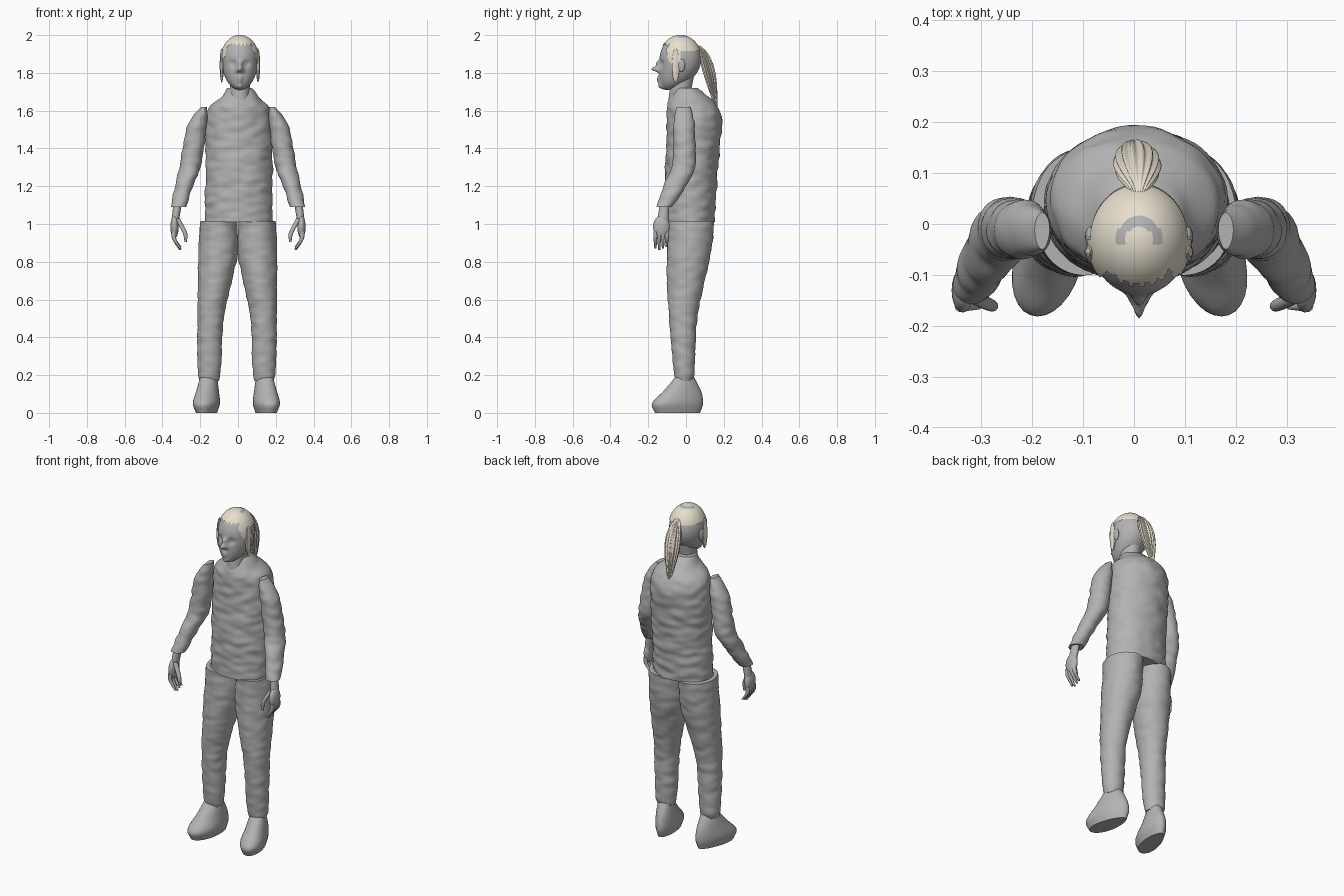
import bpy, bmesh, math
from mathutils import Vector, noise

default_cube = bpy.data.objects.get("Cube")
if default_cube:
    bpy.data.objects.remove(default_cube, do_unlink=True)


def make_material(name, red, green, blue):
    mat = bpy.data.materials.new(name)
    mat.use_nodes = True
    colour = (red, green, blue, 1)
    mat.diffuse_color = colour
    shader = next(n for n in mat.node_tree.nodes if n.type == "BSDF_PRINCIPLED")
    shader.inputs["Base Color"].default_value = colour
    return mat


grey = make_material("plain grey", .45, .45, .45)
blond = make_material("pale blond", .8, .74, .62)


def skin(name, rings, material=grey, sides=32, mirror=1,
         tweak=None, wrinkle=0, ridges=0, keep=None):
    """Skin a stack of ellipses (height, x, y, x radius, y radius)."""
    bm = bmesh.new()
    loops = []
    for height, x, y, wide, deep in rings:
        loop = []
        for i in range(sides):
            angle = math.tau * i / sides
            out = Vector((math.cos(angle), math.sin(angle), 0))
            grow = 1 + .1 * math.cos(ridges * angle) if ridges else 1
            point = Vector((x + wide * grow * out.x, y + deep * grow * out.y, height))
            if wrinkle:
                sample = Vector((point.x, point.y, point.z * 2)) * 14
                point += out * noise.noise(sample) * wrinkle
            if tweak:
                point = tweak(point)
            point.x *= mirror
            loop.append(bm.verts.new(point))
        loops.append(loop)
    for low, high in zip(loops, loops[1:]):
        for i in range(sides):
            j = (i + 1) % sides
            bm.faces.new((low[i], low[j], high[j], high[i]))
    bm.faces.new(loops[0])
    bm.faces.new(loops[-1])
    bmesh.ops.recalc_face_normals(bm, faces=bm.faces[:])
    for face in bm.faces:
        face.smooth = len(face.verts) == 4
    if keep:
        unwanted = [f for f in bm.faces if not keep(f.calc_center_median())]
        bmesh.ops.delete(bm, geom=unwanted, context="FACES")
    mesh = bpy.data.meshes.new(name)
    bm.to_mesh(mesh)
    bm.free()
    mesh.materials.append(material)
    obj = bpy.data.objects.new(name, mesh)
    bpy.context.collection.objects.link(obj)
    return obj


def loft(name, *rings, **options):
    """Skin a smooth curve through a few rings, evenly sampled in height."""
    points = [Vector(ring) for ring in rings]
    padded = [points[0]] + points + [points[-1]]
    slopes = [(after - before) / (after[0] - before[0])
              for before, after in zip(padded, padded[2:])]
    dense = []
    for k in range(len(points) - 1):
        start, end = points[k], points[k + 1]
        rise = end[0] - start[0]
        count = math.ceil(abs(rise) / .012)
        for i in range(count):
            t = i / count
            s = 1 - t
            dense.append(start * (1 + 2 * t) * s * s + end * (1 + 2 * s) * t * t
                         + (slopes[k] * s - slopes[k + 1] * t) * rise * s * t)
    return skin(name, dense + points[-1:], **options)


def blob(name, centre, radii, count=16, **options):
    """Skin an ellipsoid."""
    x, y, z = centre
    wide, deep, tall = radii
    rings = []
    for k in range(count):
        angle = math.pi * (k + .5) / count
        size = math.sin(angle)
        rings.append((z - tall * math.cos(angle), x, y, wide * size, deep * size))
    return skin(name, rings, **options)


# Sweater body with sloping shoulders, and the neck
loft("sweater_body",
     (1.01, .005, .02, .18, .13), (1.3, .005, .03, .176, .14),
     (1.55, .005, .045, .175, .145), (1.62, .005, .035, .155, .135),
     (1.67, .01, .02, .1, .105), (1.72, .01, 0, .065, .06),
     sides=64, wrinkle=.008)
loft("neck", (1.64, .01, -.04, .05, .055), (1.8, .01, -.015, .055, .06))

# Head: an ellipsoid drawn down and forward to the chin
head_centre = Vector((.01, -.03, 1.87))
head_radii = Vector((.096, .11, .125))

# Facial forms: distance from the middle, height, push, size
forms = {
    "nose tip": (0, -.05, .045, .014),
    "nose bridge": (0, -.02, .02, .015),
    "nostril": (.016, -.06, .01, .008),
    "upper lip": (0, -.097, .012, .014),
    "lower lip": (0, -.115, .01, .012),
    "chin": (0, -.145, .018, .02),
    "eye socket": (.036, -.022, -.016, .015),
    "eyeball": (.036, -.022, .008, .008),
}


def sculpt_head(point):
    local = point - head_centre
    if local.z < 0:
        local.y -= .06 * (local.z / head_radii.z) ** 2
        local.z *= 1.28
    if local.y < 0:
        for across, height, push, size in forms.values():
            gap = math.hypot(abs(local.x) - across, local.z - height) / size
            local.y -= push * math.exp(-gap * gap)
    return head_centre + local


blob("head", head_centre, head_radii, count=64, sides=96, tweak=sculpt_head)


# Hair cap: a shell around the skull, trimmed along the hairline
def above_hairline(point):
    if point.y > head_centre.y:
        return point.z > 1.915
    across = abs(point.x - head_centre.x)
    fringe = 1.95 + .006 * math.sin(point.x * 300)
    return point.z > fringe - max(0, across - .06) * 3


cap = blob("hair_cap", head_centre, head_radii + Vector((.007, .005, .006)),
           count=64, sides=96, material=blond, keep=above_hairline)

# Bare arc of scalp on the crown
cap.data.materials.append(grey)
for face in cap.data.polygons:
    away = (face.center - head_centre).to_2d()
    face.material_index = int(.026 < away.length < .045 and away.y > -.01)

# Ponytail: swings out from the crown, swells and tapers to a tip
strands = []
for k in range(33):
    t = k / 32
    swell = math.sin(math.pi * t ** .7)
    strands.append((1.95 - .34 * t, .01 * (1 - t), .05 + .11 * math.sqrt(t),
                    .005 + .038 * swell, .005 + .026 * swell))
skin("ponytail", strands, material=blond, sides=84, ridges=14)

for label, mirror in (("left", 1), ("right", -1)):
    # The left leg stands slightly nearer the middle
    def lean(point):
        if mirror > 0:
            point.x -= (1 - point.z) * .018
        return point

    # Shoes are wide at the toe, narrow at the heel and turned outward
    def turn_out(point):
        point.x += (.15 - point.x) * 1.6 * point.y - point.y * .18
        return lean(point)

    loft(label + "_sleeve",
         (1.62, .18, -.015, .012, .034), (1.59, .193, -.013, .032, .045),
         (1.53, .215, -.01, .05, .055), (1.3, .255, -.015, .057, .062),
         (1.2, .287, -.06, .046, .06), (1.09, .316, -.115, .043, .042),
         mirror=mirror, wrinkle=.006)

    # Hand: wrist, palm, four fingers and thumb
    loft(label + "_wrist", (1.12, .318, -.112, .022, .025), (1, .335, -.125, .02, .03),
         sides=20, mirror=mirror)
    blob(label + "_palm", (.336, -.13, .985), (.022, .044, .06), sides=20, mirror=mirror)
    for i, finger in enumerate(("index", "middle", "ring", "little")):
        y = -.162 + i * .02
        tip = .862 + abs(i - 1) * .008
        loft(f"{label}_{finger}_finger",
             (.96, .34, y, .012, .011), (.92, .337, y, .011, .01), (tip, .305, y, .006, .006),
             sides=10, mirror=mirror)
    loft(label + "_thumb",
         (1.03, .322, -.14, .014, .014), (.95, .28, -.16, .012, .012),
         (.905, .277, -.16, .006, .006), sides=12, mirror=mirror)

    # Trouser leg and shoe
    loft(label + "_trouser_leg",
         (1.015, .1, .025, .098, .125), (.85, .105, .016, .105, .117),
         (.7, .122, 0, .09, .1), (.5, .145, -.015, .07, .075),
         (.2, .153, -.01, .06, .052), (.17, .153, -.01, .05, .044),
         sides=40, mirror=mirror, tweak=lean, wrinkle=.005)
    loft(label + "_shoe",
         (0, .155, -.045, .048, .12), (.05, .155, -.045, .062, .135),
         (.115, .155, -.02, .055, .1), (.2, .153, -.005, .042, .042),
         mirror=mirror, tweak=turn_out)

    # Ear and the loose lock of hair beside it
    edge = head_radii.x + head_centre.x * mirror
    blob(label + "_ear", (edge, -.025, 1.84), (.01, .02, .035), mirror=mirror)
    blob(label + "_side_lock", (edge, -.055, 1.84), (.01, .02, .09),
         material=blond, mirror=mirror, ridges=6)
